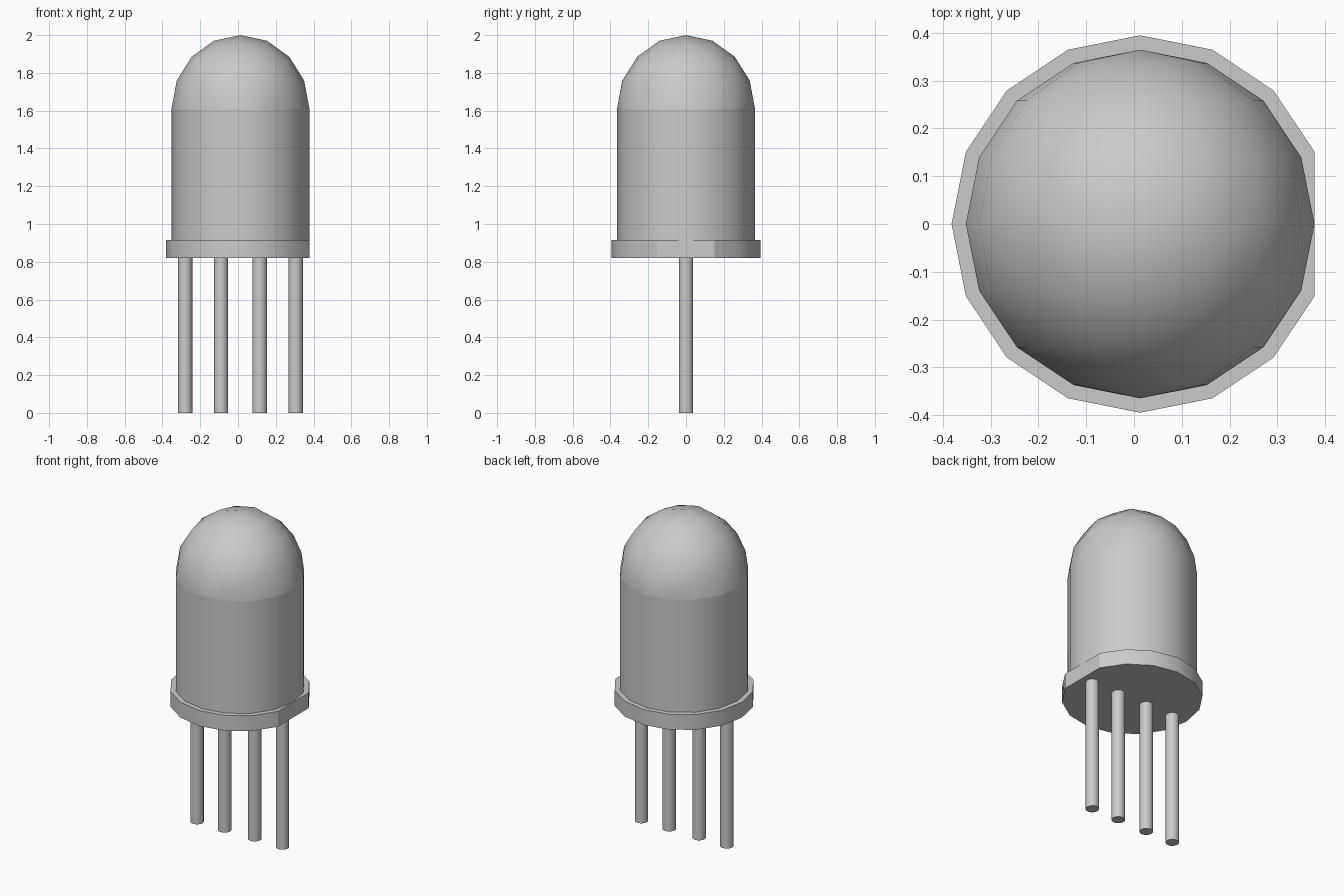
import bpy
import bmesh
import math
from mathutils import Matrix

if "Cube" in bpy.data.objects:
    bpy.data.objects.remove(bpy.data.objects["Cube"])

CX = 0.013       # axis of the bulb
SIDES = 16

grey = bpy.data.materials.new("light_grey")
grey.use_nodes = True
colour = (0.60, 0.585, 0.585, 1.0)
grey.diffuse_color = colour
grey.node_tree.nodes["Principled BSDF"].inputs["Base Color"].default_value = colour


def finish(bm, name):
    """Turn a bmesh into a smooth object with sharp edges kept."""
    bmesh.ops.recalc_face_normals(bm, faces=bm.faces)
    mesh = bpy.data.meshes.new(name)
    bm.to_mesh(mesh)
    bm.free()
    mesh.materials.append(grey)
    obj = bpy.data.objects.new(name, mesh)
    bpy.context.collection.objects.link(obj)
    bpy.ops.object.select_all(action='DESELECT')
    obj.select_set(True)
    bpy.context.view_layer.objects.active = obj
    bpy.ops.object.shade_smooth_by_angle(angle=math.radians(30))
    return obj


def prism(name, x, radius, z0, z1, skip=()):
    """Upright prism; skipped corners leave a flat side."""
    bm = bmesh.new()
    corners = []
    for i in range(SIDES):
        if i not in skip:
            a = math.tau * i / SIDES
            corners.append(bm.verts.new((x + radius * math.cos(a), radius * math.sin(a), z0)))
    base = bm.faces.new(corners)
    top = bmesh.ops.extrude_face_region(bm, geom=[base], use_keep_orig=True)
    moved = [v for v in top["geom"] if isinstance(v, bmesh.types.BMVert)]
    bmesh.ops.translate(bm, verts=moved, vec=(0, 0, z1 - z0))
    return finish(bm, name)


# Base rim with its flat side on +x, and the straight body
prism("base_rim", CX, 0.395, 0.82, 0.915, skip=(0,))
prism("bulb_body", CX, 0.365, 0.90, 1.61)

# Dome: upper half of a sphere whose poles lie along y
bm = bmesh.new()
bmesh.ops.create_uvsphere(bm, u_segments=SIDES, v_segments=8, radius=0.365)
bmesh.ops.rotate(bm, verts=bm.verts, matrix=Matrix.Rotation(math.pi / 2, 3, 'X'))
low = [v for v in bm.verts if v.co.z < -0.001]
bmesh.ops.delete(bm, geom=low, context='VERTS')
bmesh.ops.scale(bm, verts=bm.verts, vec=(1, 1, 0.39 / 0.365))
bmesh.ops.translate(bm, verts=bm.verts, vec=(CX, 0, 1.61))
finish(bm, "bulb_dome")

# Four wire legs in a row
for i, x in enumerate((-0.28, -0.09, 0.115, 0.305)):
    prism(f"leg_{i + 1}", x, 0.038, 0.0, 0.83)
